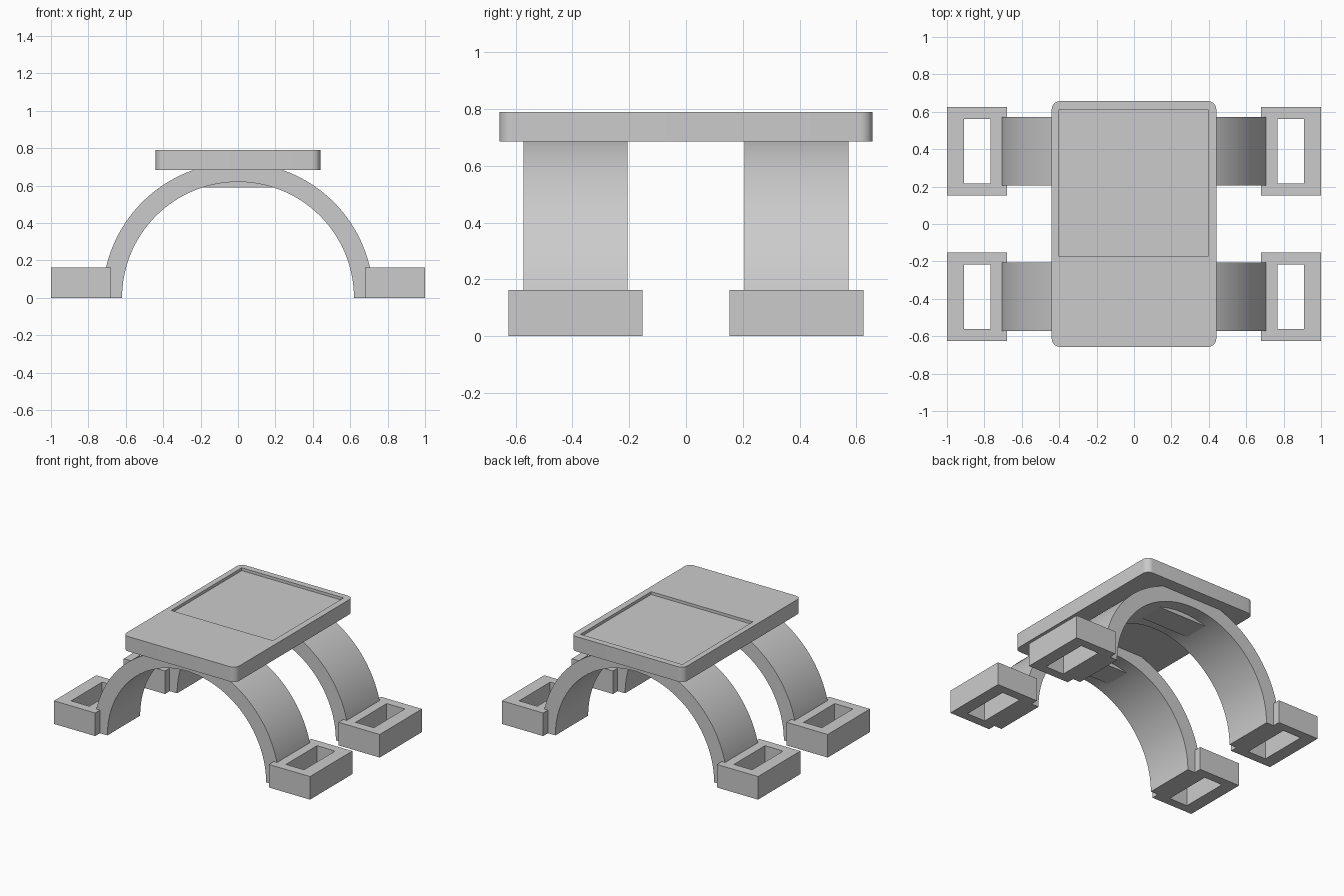
import bpy, bmesh
from math import pi
from mathutils import Vector

if "Cube" in bpy.data.objects:
    bpy.data.objects.remove(bpy.data.objects["Cube"])

grey = bpy.data.materials.new("plain grey")
grey.use_nodes = True
grey.diffuse_color = (0.6, 0.6, 0.6, 1)
grey.node_tree.nodes["Principled BSDF"].inputs["Base Color"].default_value = (0.6, 0.6, 0.6, 1)


def finish(name, bm, smooth=False):
    bmesh.ops.recalc_face_normals(bm, faces=bm.faces)
    mesh = bpy.data.meshes.new(name)
    bm.to_mesh(mesh)
    bm.free()
    mesh.materials.append(grey)
    obj = bpy.data.objects.new(name, mesh)
    bpy.context.collection.objects.link(obj)
    if smooth:
        shade(obj)
    return obj


def activate(obj):
    bpy.ops.object.select_all(action='DESELECT')
    obj.select_set(True)
    bpy.context.view_layer.objects.active = obj


def shade(obj):
    activate(obj)
    bpy.ops.object.shade_smooth_by_angle(angle=pi / 6)


def box(name, low, high, corner=0):
    """Box between two corners, optionally with rounded upright edges."""
    low, high = Vector(low), Vector(high)
    bm = bmesh.new()
    bmesh.ops.create_cube(bm, size=1)
    bmesh.ops.scale(bm, vec=high - low, verts=bm.verts)
    bmesh.ops.translate(bm, vec=(low + high) / 2, verts=bm.verts)
    if corner:
        upright = [e for e in bm.edges
                   if abs(e.verts[0].co.z - e.verts[1].co.z) > 0.01]
        bmesh.ops.bevel(bm, geom=upright, offset=corner, segments=8,
                        profile=0.5, affect='EDGES')
    return finish(name, bm)


def cut(obj, cutter):
    mod = obj.modifiers.new("cut", 'BOOLEAN')
    mod.operation = 'DIFFERENCE'
    mod.solver = 'EXACT'
    mod.object = cutter
    activate(obj)
    bpy.ops.object.modifier_apply(modifier=mod.name)
    bpy.data.objects.remove(cutter)


def arch(name, inner, outer, y0, y1):
    """Half ring made by turning a rectangle about the y axis."""
    bm = bmesh.new()
    face = bm.faces.new([bm.verts.new(p) for p in
                         ((inner, y0, 0), (outer, y0, 0), (outer, y1, 0), (inner, y1, 0))])
    geom = [face, *face.edges, *face.verts]
    bmesh.ops.spin(bm, geom=geom, cent=(0, 0, 0), axis=(0, 1, 0),
                   angle=-pi, steps=64)
    return finish(name, bm, smooth=True)


# Top plate with a shallow rectangular recess towards the back
plate = box("top_plate", (-0.44, -0.657, 0.685), (0.44, 0.657, 0.79), corner=0.045)
cut(plate, box("recess_cutter", (-0.4, -0.175, 0.77), (0.395, 0.613, 0.9)))
shade(plate)

# Arched legs, each with a flat pad under its crown and a slotted foot at both ends
for end, sy in (("front", -1), ("back", 1)):
    y = 0.389 * sy
    arch(end + "_arch", 0.62, 0.724, y - 0.183, y + 0.183)
    box(end + "_crown_pad", (-0.19, y - 0.09, 0.59), (0.19, y + 0.09, 0.65))
    for side, sx in (("right", -1), ("left", 1)):
        x = 0.839 * sx
        foot = box(f"{end}_{side}_foot", (x - 0.161, y - 0.236, 0), (x + 0.161, y + 0.236, 0.163))
        cut(foot, box("slot_cutter", (x - 0.071, y - 0.173, -0.1), (x + 0.071, y + 0.173, 0.3)))
